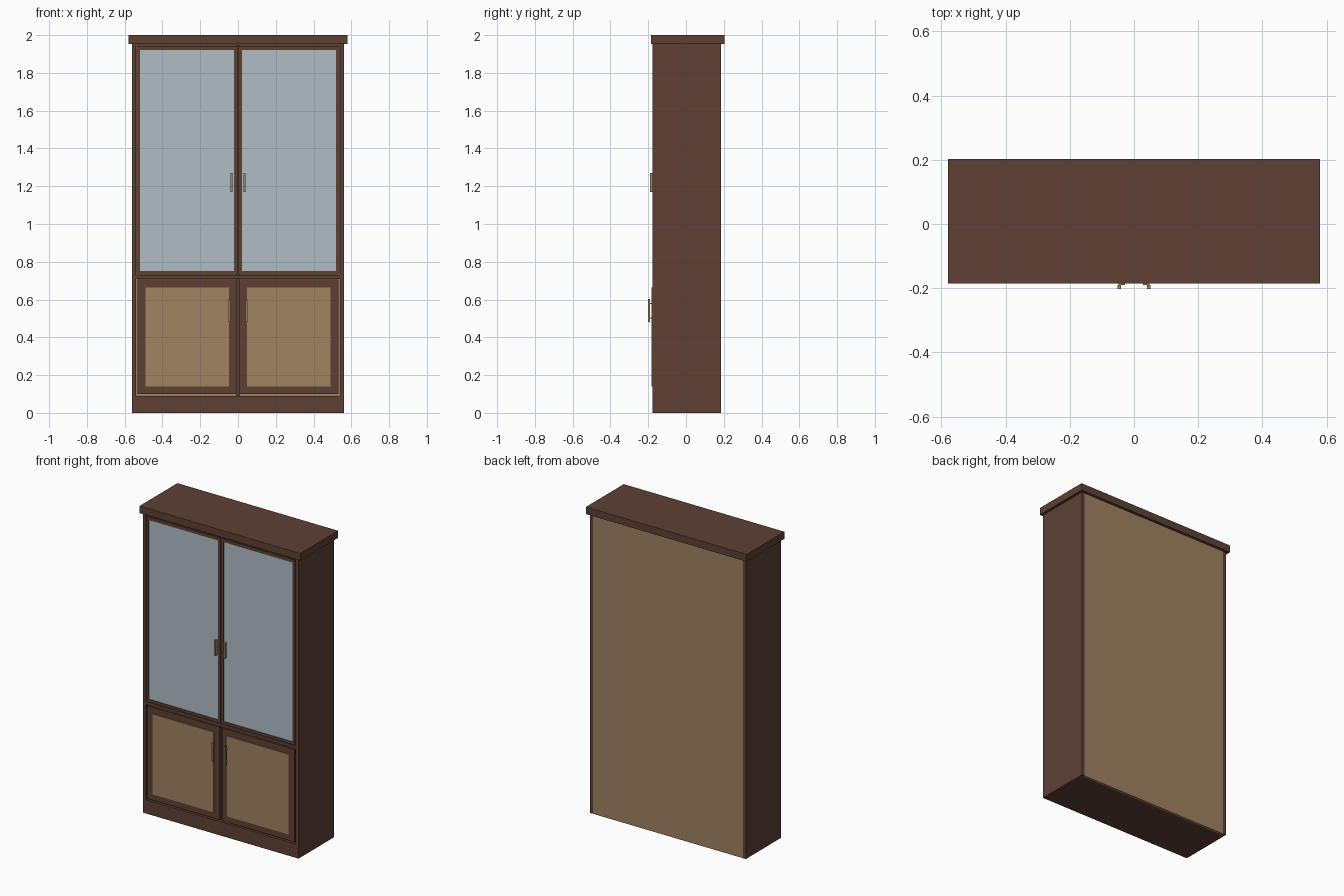
import bpy

if "Cube" in bpy.data.objects:
    bpy.data.objects.remove(bpy.data.objects["Cube"])


def make_material(name, rgb):
    # Colours are given in sRGB and stored as linear values
    linear = [((c / 255 + 0.055) / 1.055) ** 2.4 for c in rgb] + [1.0]
    mat = bpy.data.materials.new(name)
    mat.use_nodes = True
    mat.diffuse_color = linear
    mat.node_tree.nodes["Principled BSDF"].inputs["Base Color"].default_value = linear
    return mat


wood = make_material("dark_wood", (93, 64, 53))
tan = make_material("tan_wood", (161, 131, 97))
glass = make_material("pale_glass", (176, 190, 197))


def box(name, mat, x, y, z):
    """Box spanning the given (min, max) ranges."""
    corners = [(a, b, c) for a in x for b in y for c in z]
    faces = [(0, 1, 3, 2), (4, 6, 7, 5), (0, 4, 5, 1),
             (2, 3, 7, 6), (0, 2, 6, 4), (1, 5, 7, 3)]
    mesh = bpy.data.meshes.new(name)
    mesh.from_pydata(corners, [], faces)
    mesh.materials.append(mat)
    obj = bpy.data.objects.new(name, mesh)
    bpy.context.collection.objects.link(obj)
    return obj


def pair(name, mat, x, y, z):
    """Matching boxes on the left (+x) and the right (-x)."""
    box("left_" + name, mat, x, y, z)
    box("right_" + name, mat, (-x[1], -x[0]), y, z)


def door_frame(name, x, y, z, inner_x, inner_z):
    """Two stiles and two rails around an opening, on both sides."""
    pair(name + "_inner_stile", wood, (x[0], inner_x[0]), y, z)
    pair(name + "_outer_stile", wood, (inner_x[1], x[1]), y, z)
    pair(name + "_bottom_rail", wood, inner_x, y, (z[0], inner_z[0]))
    pair(name + "_top_rail", wood, inner_x, y, (inner_z[1], z[1]))


FRONT, BACK = -0.178, 0.185
INNER = 0.541

# Carcass
pair("side_panel", wood, (INNER, 0.562), (FRONT, BACK), (0, 1.955))
box("back_panel", tan, (-INNER, INNER), (0.17, BACK), (0, 1.955))
box("plinth", wood, (-INNER, INNER), (FRONT, 0.17), (0, 0.09))
box("middle_rail", wood, (-INNER, INNER), (FRONT + 0.003, 0.17), (0.709, 0.729))
box("lower_divider", wood, (-0.01, 0.01), (-0.155, 0.17), (0.09, 0.709))
box("upper_divider", wood, (-0.01, 0.01), (-0.155, 0.17), (0.729, 1.945))
box("top_board", wood, (-INNER, INNER), (FRONT + 0.003, 0.17), (1.945, 1.955))
box("cornice", wood, (-0.58, 0.58), (-0.186, 0.203), (1.953, 2.0))

# Upper glazed doors
door_frame("glass_door", (0.002, 0.537), (FRONT, -0.158), (0.733, 1.942),
           (0.021, 0.52), (0.75, 1.921))
pair("glass_pane", glass, (0.021, 0.52), (-0.174, -0.168), (0.75, 1.921))

# Lower doors with raised centre panels
pair("lower_door", wood, (0.008, 0.532), (FRONT, -0.158), (0.1, 0.706))
pair("door_panel", tan, (0.048, 0.491), (FRONT - 0.004, FRONT), (0.14, 0.664))

# Handles with standoffs
pair("upper_handle", tan, (0.028, 0.04), (-0.19, -0.174), (1.17, 1.27))
pair("lower_handle", tan, (0.04, 0.051), (-0.202, -0.19), (0.48, 0.602))
for label, z in (("low", 0.5), ("high", 0.576)):
    pair("handle_standoff_" + label, tan, (0.042, 0.049), (-0.19, FRONT), (z, z + 0.006))
